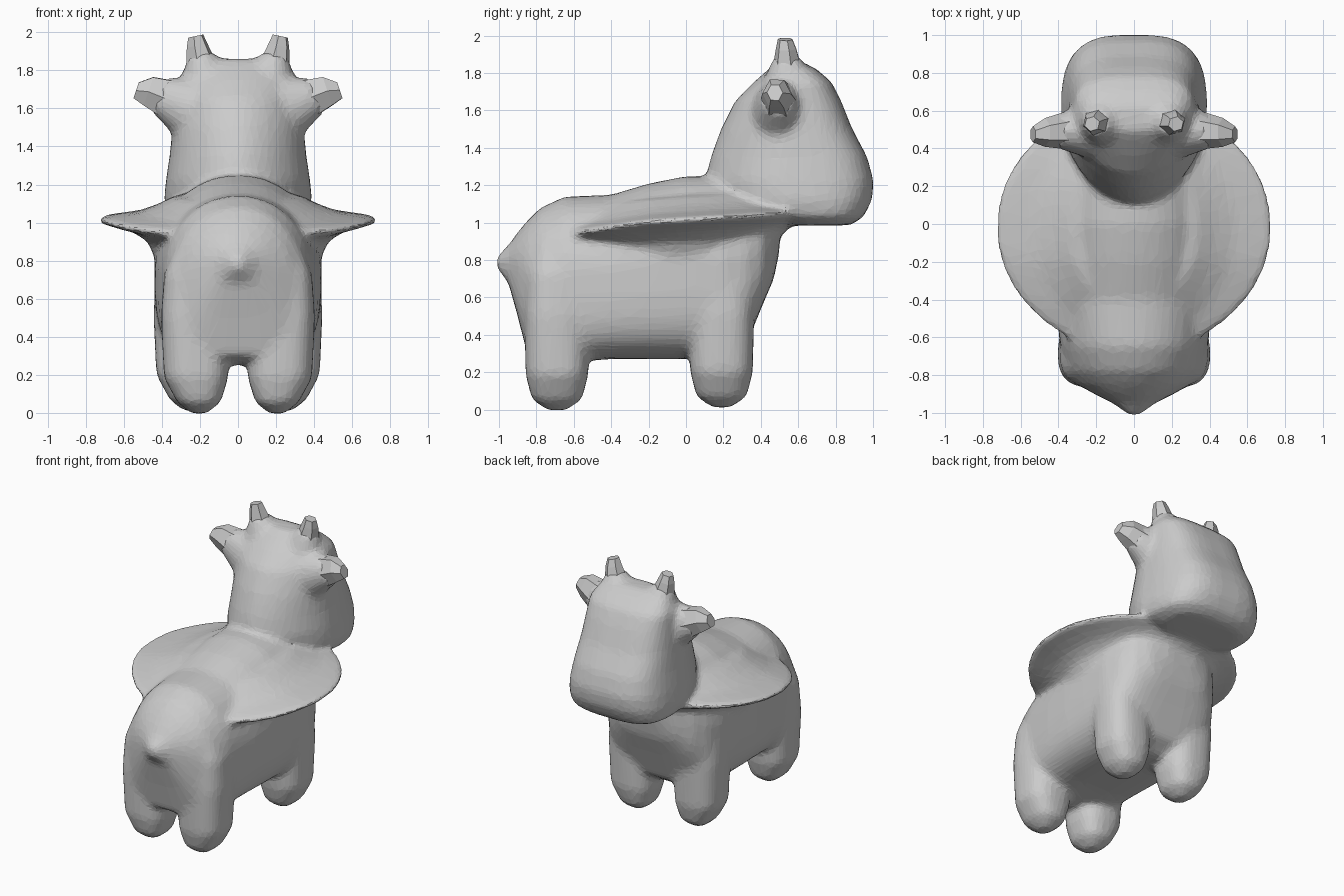
import bpy, bmesh, math
from mathutils import Vector

if "Cube" in bpy.data.objects:
    bpy.data.objects.remove(bpy.data.objects["Cube"])


def power(v, e):
    return math.copysign(abs(v) ** (2 / e), v)


def loft(bm, rings):
    """Skin a list of point rings and cap both ends."""
    rows = [[bm.verts.new(p) for p in ring] for ring in rings]
    n = len(rows[0])
    for a, b in zip(rows, rows[1:]):
        for i in range(n):
            bm.faces.new((a[i], a[(i + 1) % n], b[(i + 1) % n], b[i]))
    bm.faces.new(rows[0])
    bm.faces.new(rows[-1])


def oval(cx, cv, rx, rv, e_pos=2, e_neg=2, n=32):
    """Superellipse whose positive and negative halves can differ in squareness."""
    out = []
    for i in range(n):
        t = 2 * math.pi * (i + 0.5) / n
        e = e_pos if math.sin(t) > 0 else e_neg
        out.append((cx + rx * power(math.cos(t), e), cv + rv * power(math.sin(t), e)))
    return out


def spike(bm, stops, n, flat, turn):
    """Faceted horn through (centre, radius) stops, flattened along y."""
    axis = (Vector(stops[-1][0]) - Vector(stops[0][0])).normalized()
    v = Vector((0, 1, 0))
    u = v.cross(axis).normalized()
    angles = [turn + 2 * math.pi * i / n for i in range(n)]
    loft(bm, [[Vector(c) + r * (u * math.cos(t) + v * flat * math.sin(t)) for t in angles]
              for c, r in stops])


def finish(bm, name):
    bmesh.ops.recalc_face_normals(bm, faces=bm.faces)
    mesh = bpy.data.meshes.new(name)
    bm.to_mesh(mesh)
    bm.free()
    ob = bpy.data.objects.new(name, mesh)
    bpy.context.collection.objects.link(ob)
    return ob


bm = bmesh.new()

# Torso and pointed tail: y, bottom, top, half width
torso = [(-1.015, .76, .82, .025), (-.95, .68, .88, .11), (-.9, .5, .95, .21),
         (-.85, .3, 1.01, .3), (-.78, .27, 1.08, .35), (-.65, .25, 1.14, .39),
         (-.4, .27, 1.15, .42), (-.2, .27, 1.21, .435), (0, .27, 1.25, .44),
         (.2, .26, 1.25, .44), (.32, .34, 1.2, .41), (.41, .56, 1.15, .35),
         (.47, .7, 1.1, .25), (.5, .85, 1.02, .12)]
loft(bm, [[(x, y, z) for x, z in oval(0, (b + t) / 2, w, (t - b) / 2, 2.1, 3.6)]
          for y, b, t, w in torso])

# Four stubby legs: z, x centre, x radius, y radius
leg = [(-.01, .22, .04, .05), (.05, .22, .115, .135), (.18, .235, .17, .168),
       (.5, .245, .175, .175), (.72, .23, .175, .165), (.85, .19, .165, .14)]
for side in (-1, 1):
    for yc, dz, dx in ((.19, .02, .025), (-.69, .005, -.015)):
        loft(bm, [[(x, y, z + dz) for x, y in oval(side * (cx + dx), yc, rx, ry, 2.6, 2.6)]
                  for z, cx, rx, ry in leg])

# Head, rounded behind and boxy at the muzzle: z, back y, muzzle y, half width
head = [(.985, .5, .88, .28), (1.03, .34, .95, .37), (1.12, .14, .995, .39),
        (1.22, .1, 1.005, .38), (1.35, .13, .97, .36), (1.5, .185, .89, .345),
        (1.65, .26, .83, .33), (1.75, .36, .78, .32), (1.82, .44, .7, .27),
        (1.86, .49, .62, .17)]
loft(bm, [[(x, y, z) for x, y in oval(0, (a + b) / 2, w, (b - a) / 2, 3.2, 1.8)]
          for z, a, b, w in head])

# Thin skirt flaring from the back, drooping to the rear: z, half width, half length
skirt = [(.7, .41, .42), (.83, .435, .46), (.92, .475, .53), (.97, .55, .59),
         (1.0, .65, .63), (1.018, .735, .67), (1.048, .735, .67), (1.058, .65, .64),
         (1.075, .53, .6), (1.11, .43, .55), (1.16, .33, .45)]
loft(bm, [[(x, y, z + (.15 * y if y < -.2 else .06 * y - .018)) for x, y in
           oval(0, -.02, w, l, 2, 1.95, 64)] for z, w, l in skirt])

# Swollen roots that blend ears and horns into the head
for side in (-1, 1):
    spike(bm, [((side * .2, .5, 1.58), .2), ((side * .42, .49, 1.67), .1)], 12, .85, 0)
    spike(bm, [((side * .16, .55, 1.72), .16), ((side * .2, .54, 1.89), .07)], 12, 1, 0)

# Fuse into one softened, faceted skin
body = finish(bm, "body")
m = body.modifiers.new("fuse", 'REMESH')
m.mode, m.voxel_size = 'VOXEL', .016
m = body.modifiers.new("soften", 'SMOOTH')
m.factor, m.iterations = .5, 26
m = body.modifiers.new("facets", 'DECIMATE')
m.ratio = .1

# Horns and ears, mirrored
for side, label in ((-1, "left"), (1, "right")):
    horn, ear = bmesh.new(), bmesh.new()
    spike(horn, [((side * .18, .54, 1.78), .1), ((side * .195, .54, 1.84), .08),
                 ((side * .215, .535, 1.93), .058), ((side * .222, .53, 1.98), .042)], 6, .95, .3)
    finish(horn, "horn_" + label)
    spike(ear, [((side * .28, .5, 1.61), .14), ((side * .37, .495, 1.65), .115),
                ((side * .47, .485, 1.69), .09), ((side * .535, .475, 1.695), .05)], 6, .85, .5)
    finish(ear, "ear_" + label)
